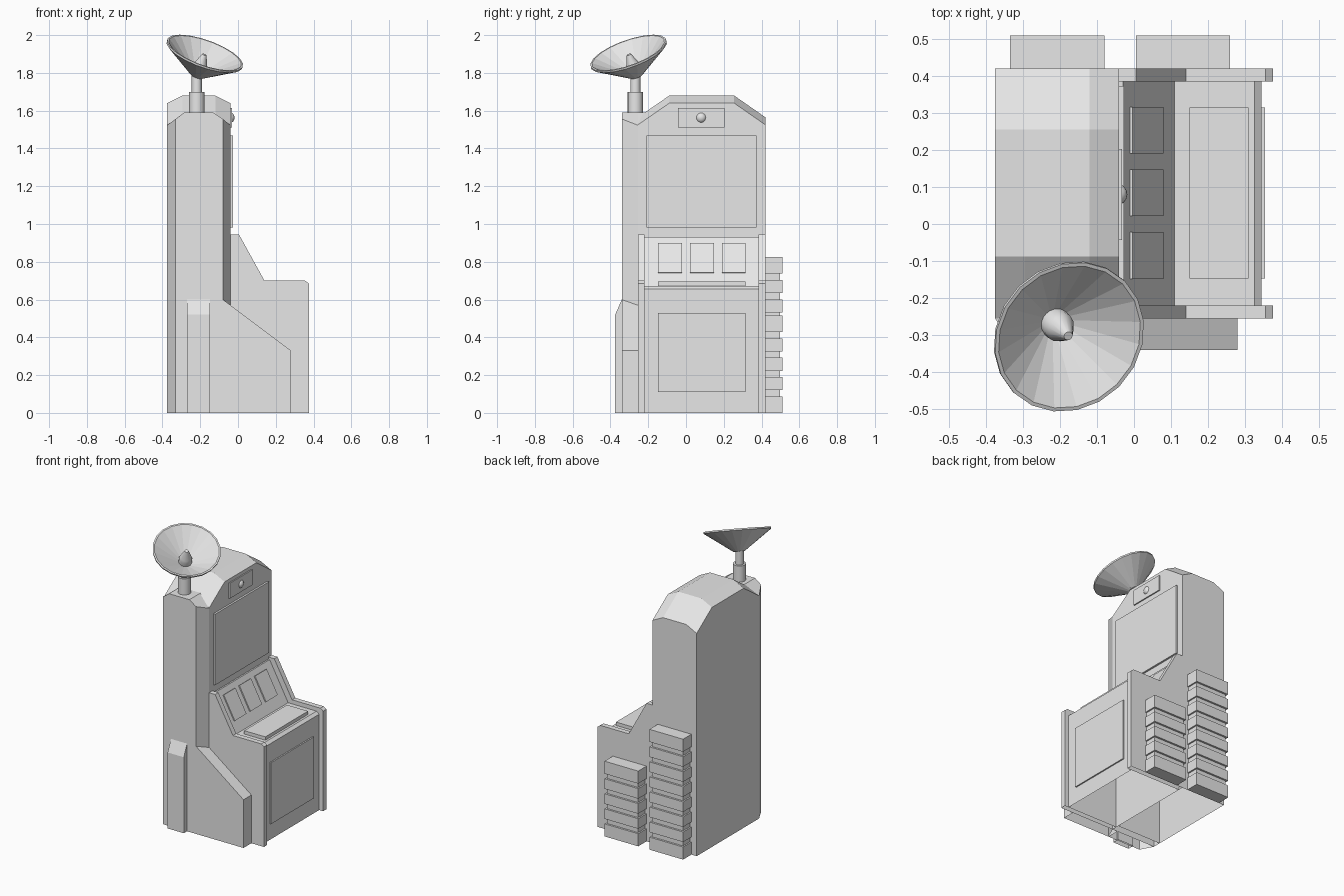
import bpy, bmesh, math
from mathutils import Vector, Matrix

if "Cube" in bpy.data.objects:
    bpy.data.objects.remove(bpy.data.objects["Cube"], do_unlink=True)

grey = bpy.data.materials.new("light_grey")
grey.use_nodes = True
grey.diffuse_color = (0.8, 0.8, 0.8, 1)
grey.node_tree.nodes["Principled BSDF"].inputs["Base Color"].default_value = (0.8, 0.8, 0.8, 1)


def finish(name, bm, open_bottom=False):
    bmesh.ops.recalc_face_normals(bm, faces=bm.faces)
    if open_bottom:
        floor = [f for f in bm.faces if all(abs(v.co.z) < 1e-4 for v in f.verts)]
        bmesh.ops.delete(bm, geom=floor, context='FACES')
    mesh = bpy.data.meshes.new(name)
    bm.to_mesh(mesh)
    bm.free()
    mesh.materials.append(grey)
    obj = bpy.data.objects.new(name, mesh)
    bpy.context.collection.objects.link(obj)
    return obj


def loft(name, sections, open_bottom=False):
    """Join matching closed cross-sections and cap both ends."""
    bm = bmesh.new()
    rings = [[bm.verts.new(p) for p in s] for s in sections]
    n = len(rings[0])
    for a, b in zip(rings, rings[1:]):
        for i in range(n):
            j = (i + 1) % n
            bm.faces.new((a[i], a[j], b[j], b[i]))
    bm.faces.new(rings[0])
    bm.faces.new(rings[-1])
    return finish(name, bm, open_bottom)


def slab(name, profile, y0, y1, open_bottom=False):
    """Extrude an x-z profile along y."""
    return loft(name, [[(x, y, z) for x, z in profile] for y in (y0, y1)], open_bottom)


def box(name, x0, x1, y0, y1, z0, z1):
    return slab(name, [(x0, z0), (x1, z0), (x1, z1), (x0, z1)], y0, y1)


def lathe(name, profile, matrix, sides):
    """Spin (radius, height) points round z; zero radius closes the end."""
    bm = bmesh.new()
    verts = [bm.verts.new((r, 0, z)) for r, z in profile]
    edges = [bm.edges.new(e) for e in zip(verts, verts[1:])]
    bmesh.ops.spin(bm, geom=verts + edges, cent=(0, 0, 0), axis=(0, 0, 1),
                   angle=math.tau, steps=sides)
    bmesh.ops.remove_doubles(bm, verts=bm.verts, dist=1e-5)
    bm.transform(matrix)
    return finish(name, bm)


# Tall cabinet with faceted roof
BACK, FACE = -0.375, -0.04
sections = []
for y, drop in ((-0.255, 0.115), (-0.088, 0), (0.255, 0), (0.42, 0.115)):
    roof = [(FACE, 1.64), (-0.12, 1.68), (-0.295, 1.68), (BACK, 1.64)]
    sections.append([(BACK, y, 0), (FACE, y, 0)] + [(x, y, z - drop) for x, z in roof])
loft("cabinet", sections, True)

# Console side panels
side = [(FACE, 0), (0.375, 0), (0.375, 0.685), (0.355, 0.70), (0.14, 0.70),
        (0.005, 0.945), (FACE, 0.945)]
slab("right_side_panel", side, -0.255, -0.22, True)
slab("left_side_panel", side, 0.385, 0.42, True)

# Console body between the panels
slab("console", [(FACE, 0), (0.345, 0), (0.345, 0.656), (0.325, 0.672),
                 (0.11, 0.672), (-0.03, 0.93), (FACE, 0.93)], -0.22, 0.385, True)
box("console_top_plate", 0.15, 0.31, -0.147, 0.315, 0.672, 0.695)
box("console_front_plate", 0.345, 0.354, -0.147, 0.315, 0.11, 0.53)

# Three control plates lying on the slope
low, high = Vector((0.073, 0.740)), Vector((-0.011, 0.895))
lift = Vector((0.88, 0.475)) * 0.008
for i in range(3):
    y = 0.084 + (i - 1) * 0.169
    slab(f"control_plate_{i + 1}", [low, low + lift, high + lift, high], y - 0.063, y + 0.063)

# Screen and camera panel
box("screen", FACE, -0.027, -0.21, 0.373, 0.982, 1.468)
box("camera_panel", FACE, -0.032, -0.043, 0.203, 1.51, 1.615)
bm = bmesh.new()
bmesh.ops.create_uvsphere(bm, u_segments=16, v_segments=10, radius=0.03,
                          matrix=Matrix.Translation((-0.048, 0.08, 1.563)))
lens = finish("camera_lens", bm)
lens.data.shade_smooth()

# Side column: tapered plan, shouldered top
sections = []
for y, x0, x1, z in ((-0.34, -0.33, -0.08, 1.556), (-0.255, BACK, FACE, 1.523),
                     (-0.2, BACK, FACE, 1.523)):
    sections.append([(x0, y, 0), (x1, y, 0), (x1, y, z), (-0.13, y, 1.59),
                     (-0.285, y, 1.59), (x0, y, z)])
loft("column", sections, True)

# Sloped buttress and small front rib
slab("buttress", [(-0.08, 0), (0.28, 0), (0.28, 0.33), (-0.08, 0.60)], -0.34, -0.255, True)
loft("front_rib", [[(x, -0.33, 0), (x, -0.375, 0), (x, -0.375, 0.52),
                    (x, -0.34, 0.60), (x, -0.33, 0.60)] for x in (-0.27, -0.148)], True)

# Cooling fin stacks
PITCH = 0.103
for name, x0, x1, count in (("rear", -0.335, -0.08, 8), ("front", 0.005, 0.26, 5)):
    top = count * PITCH
    box(f"{name}_fin_core", x0 + 0.01, x1 - 0.01, 0.42, 0.497, 0.01, top - 0.01)
    for i in range(count):
        z0 = 0 if i == 0 else i * PITCH + 0.017
        z1 = top if i == count - 1 else (i + 1) * PITCH - 0.017
        box(f"{name}_fin_{i + 1}", x0, x1, 0.42, 0.51, z0, z1)

# Dish mast
mast = lathe("mast", [(0, 1.56), (0.041, 1.56), (0.041, 1.70), (0.027, 1.70),
                      (0.027, 1.81), (0, 1.81)],
             Matrix.Translation((-0.218, -0.268, 0)), 16)

# Tilted dish and feed horn
axis = Vector((0.32, -0.32, 0.89)).normalized()
place = (Matrix.Translation(Vector((-0.175, -0.305, 1.904)) - axis * 0.13)
         @ axis.to_track_quat('Z', 'Y').to_matrix().to_4x4())
lathe("dish", [(0, -0.005), (0.035, -0.005), (0.213, 0.122), (0.213, 0.132),
               (0.203, 0.132), (0.03, 0.008), (0, 0.008)], place, 20)
feed = lathe("feed_horn", [(0, 0.0), (0.042, 0.0), (0.042, 0.045), (0.036, 0.062),
                           (0.012, 0.122), (0, 0.122)], place, 14)

# Smooth the round parts, keeping hard edges
for obj in bpy.context.selected_objects:
    obj.select_set(False)
for obj in (mast, feed):
    obj.select_set(True)
bpy.context.view_layer.objects.active = mast
bpy.ops.object.shade_smooth_by_angle(angle=math.radians(35))
